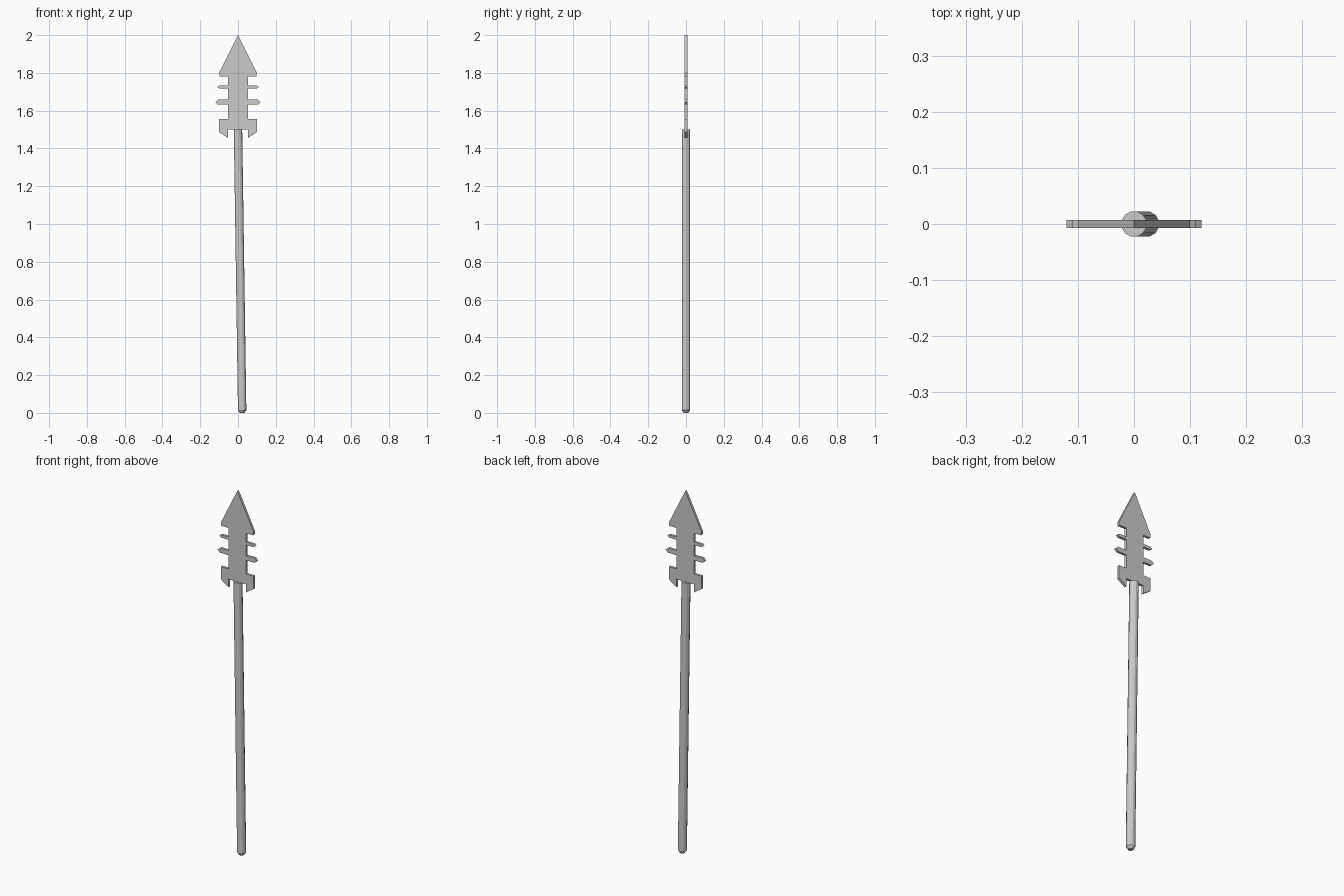
import bpy, bmesh, math

if "Cube" in bpy.data.objects:
    bpy.data.objects.remove(bpy.data.objects["Cube"])

T = 0.0067  # half thickness of the blade


def make_object(name, bm):
    bmesh.ops.recalc_face_normals(bm, faces=bm.faces)
    mesh = bpy.data.meshes.new(name)
    bm.to_mesh(mesh)
    bm.free()
    obj = bpy.data.objects.new(name, mesh)
    bpy.context.collection.objects.link(obj)
    return obj


def spike(z, h, shoulder, tip):
    # side spike outline, from its upper root to its lower root
    return [(0.053, z + h), (shoulder, z + h), (tip, z), (shoulder, z - h), (0.053, z - h)]


# Spearhead: right half of the outline, extruded in y and mirrored
outline = [(0, 2.0), (0.1, 1.80), (0.097, 1.782), (0.053, 1.782)]
outline += spike(1.725, 0.008, 0.098, 0.11)
outline += spike(1.645, 0.013, 0.105, 0.12)
outline += [(0.053, 1.557), (0.1, 1.557), (0.1, 1.487), (0.053, 1.455), (0.053, 1.5), (0, 1.5)]
bm = bmesh.new()
front = [bm.verts.new((x, -T, z)) for x, z in outline]
back = [bm.verts.new((x, T, z)) for x, z in outline]
bm.faces.new(front)
bm.faces.new(back[::-1])
for i in range(len(outline) - 1):  # centre seam stays open for the mirror
    bm.faces.new((front[i], back[i], back[i + 1], front[i + 1]))
head = make_object("spearhead", bm)
# consistent outward normals on the open half
if head.data.polygons[0].normal.y > 0:
    head.data.flip_normals()
mod = head.modifiers.new("mirror", 'MIRROR')
mod.use_clip = True

# Shaft: leaning 12-sided pole with a chamfered foot
SIDES = 12
bm = bmesh.new()
rings = []
for x, z, r in [(0.022, 0, 0.013), (0.022, 0.014, 0.023), (0, 1.5, 0.023)]:
    angles = [(k + 0.5) * math.tau / SIDES for k in range(SIDES)]
    rings.append([bm.verts.new((x + r * math.cos(a), r * math.sin(a), z)) for a in angles])
for lo, hi in zip(rings, rings[1:]):
    for k in range(SIDES):
        n = (k + 1) % SIDES
        bm.faces.new((lo[k], lo[n], hi[n], hi[k]))
bm.faces.new(rings[0][::-1])
bm.faces.new(rings[-1])
make_object("shaft", bm)
